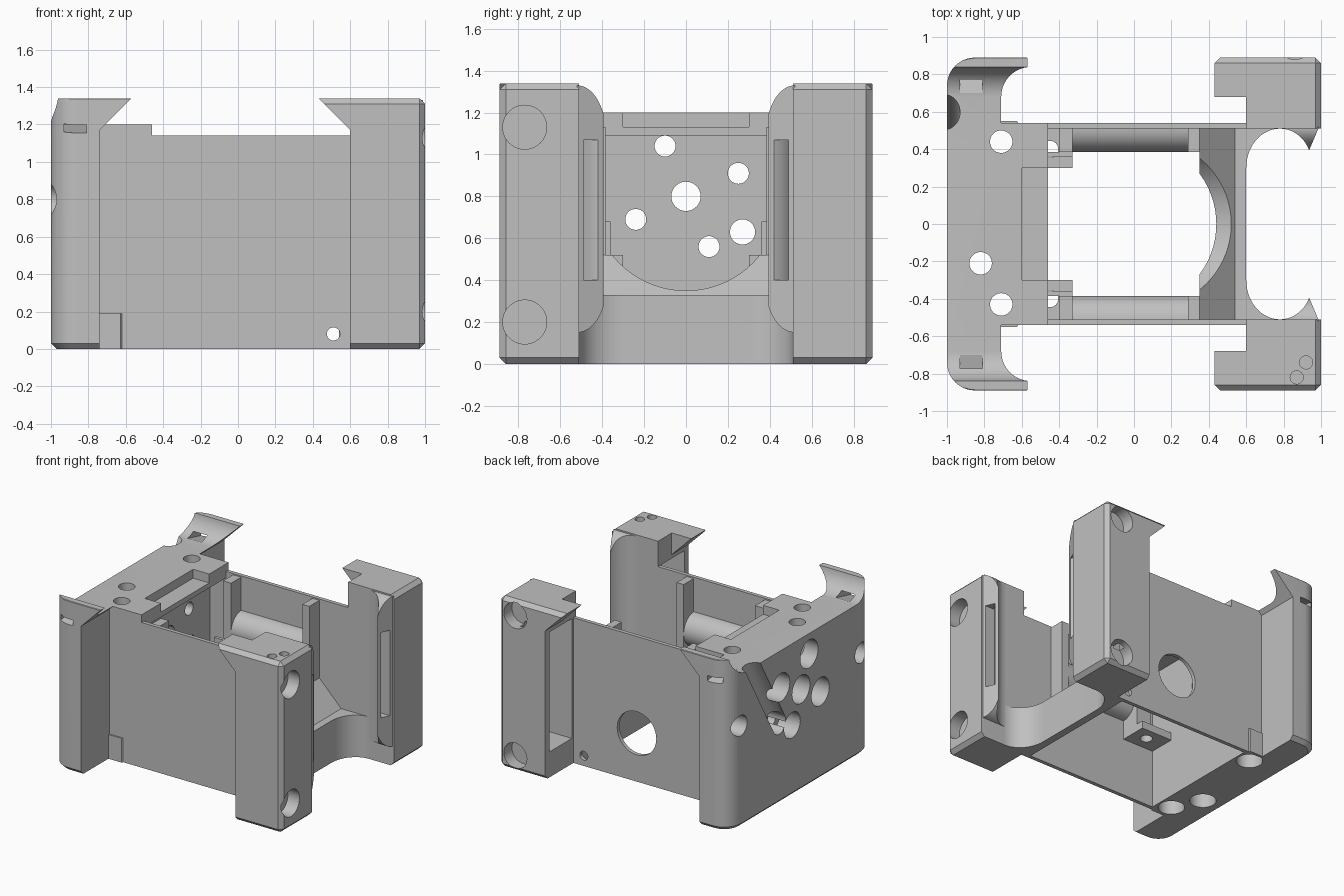
import bpy, bmesh, math
from mathutils import Vector

if "Cube" in bpy.data.objects:
    bpy.data.objects.remove(bpy.data.objects["Cube"])

grey = bpy.data.materials.new("plain grey")
grey.use_nodes = True
grey.diffuse_color = (0.53, 0.53, 0.53, 1)
grey.node_tree.nodes["Principled BSDF"].inputs["Base Color"].default_value = grey.diffuse_color


def finish(name, bm):
    bmesh.ops.recalc_face_normals(bm, faces=bm.faces)
    mesh = bpy.data.meshes.new(name)
    bm.to_mesh(mesh)
    bm.free()
    obj = bpy.data.objects.new(name, mesh)
    bpy.context.collection.objects.link(obj)
    mesh.materials.append(grey)
    return obj


def prism(name, pts, axis, lo, hi, bevels=()):
    """Extrude a 2D profile along an axis; bevels = (rule, width, segments)."""
    def place(a, b, h):
        return {"x": (h, a, b), "y": (a, h, b), "z": (a, b, h)}[axis]
    bm = bmesh.new()
    face = bm.faces.new([bm.verts.new(place(a, b, lo)) for a, b in pts])
    ext = bmesh.ops.extrude_face_region(bm, geom=[face])
    verts = [g for g in ext["geom"] if isinstance(g, bmesh.types.BMVert)]
    bmesh.ops.translate(bm, verts=verts, vec=place(0, 0, hi - lo))
    bmesh.ops.recalc_face_normals(bm, faces=bm.faces)
    for rule, width, seg in bevels:
        edges = [e for e in bm.edges if rule((e.verts[0].co + e.verts[1].co) / 2)]
        bmesh.ops.bevel(bm, geom=edges, offset=width, segments=seg, profile=0.5,
                        affect="EDGES", clamp_overlap=True)
    return finish(name, bm)


def box(name, x, y, z, bevels=()):
    x0, x1 = x
    y0, y1 = sorted(y)
    return prism(name, [(x0, y0), (x1, y0), (x1, y1), (x0, y1)], "z", *z, bevels)


def rod(name, p, q, r, seg=40):
    p, q = Vector(p), Vector(q)
    bm = bmesh.new()
    bmesh.ops.create_cone(bm, cap_ends=True, segments=seg, radius1=r, radius2=r,
                          depth=(q - p).length)
    turn = (q - p).to_track_quat("Z", "Y").to_matrix().to_4x4()
    bmesh.ops.transform(bm, matrix=turn, verts=bm.verts)
    bmesh.ops.translate(bm, verts=bm.verts, vec=(p + q) / 2)
    return finish(name, bm)


def combine(obj, tools, op="DIFFERENCE"):
    bpy.context.view_layer.objects.active = obj
    for t in tools:
        mod = obj.modifiers.new("cut", "BOOLEAN")
        mod.operation, mod.object, mod.solver = op, t, "EXACT"
        bpy.ops.object.modifier_apply(modifier=mod.name)
        bpy.data.objects.remove(t)


def arc(cx, cy, rx, ry, a0, a1, n=14):
    steps = [math.radians(a0 + (a1 - a0) * i / n) for i in range(n + 1)]
    return [(cx + rx * math.cos(a), cy + ry * math.sin(a)) for a in steps]


# End block: rounded outer corners, scooped top, overhanging lip
end = box("end_block", (-1, -0.57), (-0.89, 0.89), (0, 1.34), [
    (lambda c: c.x < -0.99 and abs(c.y) > 0.88, 0.15, 10),
    (lambda c: c.z < 0.01 and c.x < -0.58, 0.03, 1),
    (lambda c: c.z > 1.33 and abs(c.y) > 0.88, 0.02, 1)])
combine(end, [box("lip", (-0.7, -0.46), (-0.54, 0.54), (1.09, 1.2))], "UNION")
scoop = [(-0.84, 1.5)] + arc(-0.68, 1.36, 0.16, 0.16, 180, 270)
scoop += [(-y, z) for y, z in reversed(scoop)]
cuts = [prism("scoop", scoop, "x", -1.2, -0.3),
        box("inner_clearance", (-0.6, -0.3), (-0.51, 0.51), (-0.1, 1.09)),
        box("recess", (-0.6, -0.3), (-0.3, 0.3), (1.13, 1.4)),
        rod("groove", (-1.01, 0.65, 1.29), (-1.01, 0.27, 0.63), 0.08)]
for s in (1, -1):
    flare = [(-0.74, -0.1), (-0.74, 1.17), (-0.5, 1.41), (-0.4, 1.41), (-0.4, -0.1)]
    cuts.append(prism("flare_cut", flare, "y", *sorted((0.54 * s, 1.0 * s))))
    strap = [(0.95 * s, 1.14), (0.95 * s, 1.18), (0.7 * s, 1.25), (0.7 * s, 1.2)]
    cuts.append(prism("strap_slot", strap, "x", -0.93, -0.81))
    cuts.append(rod("corner_hole", (-1.1, 0.75 * s, 0.8), (-0.85, 0.75 * s, 0.8), 0.08))
# Through holes, most of them widened where they leave the block
for y, z, r, wide in ((-0.1, 1.04, 0.05, 0.11), (0.25, 0.91, 0.05, 0.11),
                      (0, 0.8, 0.07, 0.11), (-0.24, 0.69, 0.05, 0.11),
                      (0.27, 0.63, 0.06, 0.08), (0.11, 0.56, 0.05, 0.1)):
    cuts.append(rod("end_hole", (-1.1, y, z), (-0.5, y, z), r))
    cuts.append(rod("end_counterbore", (-1.1, y, z), (-0.82, y, z), wide))
for x, y in ((-0.71, 0.44), (-0.71, -0.43), (-0.82, -0.21)):
    cuts.append(rod("upright_hole", (x, y, -0.1), (x, y, 1.5), 0.06))
    cuts.append(rod("foot_counterbore", (x, y, -0.1), (x, y, 0.18), 0.095))
combine(end, cuts)

for s, side in ((1, "left"), (-1, "right")):
    # Side wall
    wall = box(side + "_wall", (-0.61, 0.62), (0.51 * s, 0.54 * s), (0, 1.14))
    holes = [rod("pin_hole", (0.51, 0.4 * s, 0.08), (0.51, 0.7 * s, 0.08), 0.035)]
    if s > 0:
        holes.append(rod("port", (0.05, 0.4, 0.38), (0.05, 0.7, 0.38), 0.17))
    combine(wall, holes)
    box(side + "_tab", (-0.75, -0.62), (0.53 * s, 0.552 * s), (0, 0.19),
        [(lambda c: c.x > -0.63 and c.z > 0.01 and abs(c.y) > 0.55, 0.008, 1)])

    # Corner column with flared hook and hollow core
    column = box(side + "_column", (0.6, 1), (0.51 * s, 0.89 * s), (0, 1.34), [
        (lambda c: (c.x > 0.99 and abs(c.y) > 0.52)
         or (abs(c.y) > 0.88 and c.x > 0.61 and (c.z < 0.01 or c.z > 1.33)), 0.03, 1)])
    hook = prism("hook", [(0.43, 1.34), (0.6, 1.17), (0.7, 1.17), (0.7, 1.34)], "y",
                 *sorted((0.68 * s, 0.89 * s)),
                 [(lambda c: c.z > 1.33 and abs(c.y) > 0.88, 0.03, 1)])
    combine(column, [hook], "UNION")

    def rib_window():
        opening = arc(0.78, 0.32, 0.19, 0.21, 80, 25)
        opening += [(1.1, 0.41), (1.1, 0.49), (0.9, 0.49), (0.9, 0.6), (0.81, 0.6)]
        return prism("rib_window", [(x, y * s) for x, y in opening], "z", 0.4, 1.07)

    cuts = [box("core", (0.5, 0.85), (0.56 * s, 0.84 * s), (0.2, 1.14)), rib_window()]
    if s < 0:
        for z in (0.2, 1.13):
            cuts.append(rod("screw_hole", (0.9, -0.77, z), (1.1, -0.77, z), 0.105))
        for x, y in ((0.92, -0.74), (0.87, -0.82)):
            cuts.append(rod("top_hole", (x, y, 1.27), (x, y, 1.4), 0.035, 24))
    else:
        for z in (0.12, 1.22):
            cuts.append(rod("screw_hole", (0.86, 0.79, z), (0.86, 1, z), 0.1))
    combine(column, cuts)

    # Pointed guide rib on the column's inner face, rounded at both ends
    plan = [(x, y * s) for x, y in arc(0.78, 0.32, 0.17, 0.19, 90, 23, 10)]
    rib = prism(side + "_guide_rib", plan + [(0.99, 0.52 * s)], "z", 0.1, 1.34)
    shape = arc(0.52, 1.09, 0.14, 0.24, 90, 180) + arc(0.52, 0.37, 0.14, 0.22, 180, 270)
    keep = prism("rib_shape", [(y * s, z) for y, z in shape], "x", 0.5, 1.1)
    combine(rib, [keep], "INTERSECT")
    combine(rib, [rib_window()])

    # Inner posts, shelf and half-round rail
    box(side + "_front_post", (0.29, 0.35), (0.385 * s, 0.52 * s), (0.46, 1.13))
    box(side + "_rear_post", (-0.4, -0.33), (0.385 * s, 0.52 * s), (0.5, 1.13))
    shelf = box(side + "_shelf", (-0.61, -0.33), (0.3 * s, 0.52 * s), (0.46, 0.52))
    combine(shelf, [rod("shelf_hole", (-0.45, 0.4 * s, 0.3), (-0.45, 0.4 * s, 0.7), 0.045)])
    box(side + "_clip", (-0.46, -0.33), (0.36 * s, 0.385 * s), (0.52, 0.68))
    half_round = [(y * s, z) for y, z in arc(0.515, 0.74, 0.13, 0.13, 90, 270, 20)]
    prism(side + "_rail", half_round, "x", -0.34, 0.3)

# Cross sill, blending into the columns with concave corners
half = arc(0.78, 0.3, 0.18, 0.21, 180, 90)
outline = [(0.54, 0.52), (0.54, -0.52), (0.78, -0.52)]
outline += [(x, -y) for x, y in reversed(half)] + half + [(0.78, 0.52)]
prism("cross_sill", outline, "z", 0, 0.33)

# Sloped ramp with a round clearance
ramp = prism("ramp", [(0.35, 0.44), (0.35, 0.52), (0.54, 0.33), (0.55, 0.24)],
             "y", -0.515, 0.515)
combine(ramp, [rod("round_clearance", (0.2, 0, 0.8), (0.8, 0, 0.8), 0.45, 72)])

# Smooth the round surfaces, keep the hard edges
bpy.ops.object.select_all(action="DESELECT")
for o in bpy.context.collection.objects:
    if o.type == "MESH" and o.data.materials and o.data.materials[0] == grey:
        o.select_set(True)
        bpy.context.view_layer.objects.active = o
bpy.ops.object.shade_smooth_by_angle(angle=math.radians(30))
